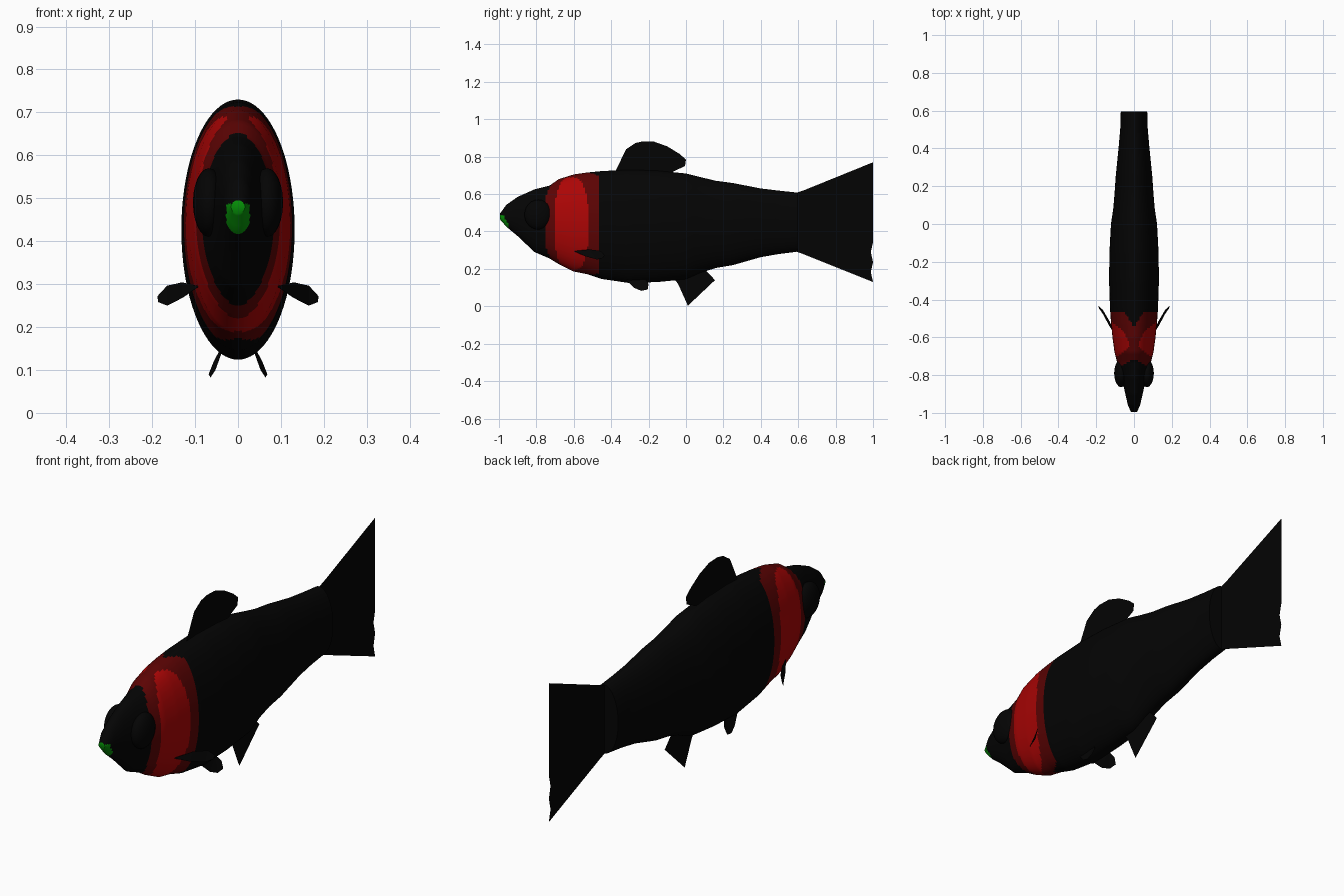
import bpy, bmesh, math

if "Cube" in bpy.data.objects:
    bpy.data.objects.remove(bpy.data.objects["Cube"])

def material(name, rgb):
    m = bpy.data.materials.new(name)
    m.diffuse_color = (*rgb, 1)
    m.use_nodes = True
    m.node_tree.nodes["Principled BSDF"].inputs["Base Color"].default_value = m.diffuse_color
    return m

BLACK = material("black", (0.0012, 0.0012, 0.0012))
DARK = material("dark_red", (0.105, 0.001, 0.001))
RED = material("bright_red", (0.41, 0.0015, 0.0015))
GREEN = material("green", (0.0015, 0.28, 0.002))

def finish(bm, name, mats):
    bmesh.ops.recalc_face_normals(bm, faces=bm.faces)
    me = bpy.data.meshes.new(name)
    bm.to_mesh(me)
    bm.free()
    for m in mats:
        me.materials.append(m)
    ob = bpy.data.objects.new(name, me)
    bpy.context.collection.objects.link(ob)
    return ob

def smooth(ob, angle=50):
    bpy.ops.object.select_all(action='DESELECT')
    ob.select_set(True)
    bpy.context.view_layer.objects.active = ob
    bpy.ops.object.shade_smooth_by_angle(angle=math.radians(angle))

# Body stations: y, bottom z, top z, half width
STATIONS = [
    (-.995, .465, .495, .016), (-.96, .425, .543, .032), (-.90, .375, .585, .046),
    (-.81, .290, .625, .066), (-.73, .256, .645, .090), (-.68, .225, .680, .103),
    (-.60, .186, .705, .114), (-.53, .172, .715, .121), (-.45, .146, .723, .127),
    (-.30, .124, .730, .132), (-.15, .130, .725, .130), (.00, .145, .710, .122),
    (.08, .180, .690, .110), (.16, .205, .671, .103), (.25, .220, .659, .097),
    (.40, .263, .630, .082), (.50, .280, .618, .073), (.595, .292, .608, .070)]

def section(y):
    for a, b in zip(STATIONS, STATIONS[1:]):
        if y <= b[0] + 1e-6:
            t = (y - a[0]) / (b[0] - a[0])
            return [p + (q - p) * t for p, q in zip(a[1:], b[1:])]

def body_colour(c):
    x, y, z = abs(c.x), c.y, c.z
    if y < -.952 and z < .487 and x < .027:
        return 3                                     # mouth
    front = -.748 + max(0, .035 * (1 - x / .06))
    back = -.465 - max(0, .08 * (1 - x / .05))       # notch on the centre line
    if front < y < back:
        inner = abs((y + .612) / .092) ** 2.6 + abs((z - .44) / .25) ** 2.6 < 1
        return 2 if inner else 1                     # collar: patch and border
    return 0

# Body: elliptical rings, coloured by position
SIDES = 80
bm = bmesh.new()
ys = sorted({round(-.99 + .01 * i, 3) for i in range(59)}
            | {round(-.4 + .04 * i, 3) for i in range(25)} | {s[0] for s in STATIONS} | {-.465})
rings = []
for y in ys:
    lo, hi, w = section(y)
    rings.append([bm.verts.new((w * math.sin(2 * math.pi * i / SIDES), y,
                                (lo + hi) / 2 + (hi - lo) / 2 * math.cos(2 * math.pi * i / SIDES)))
                  for i in range(SIDES)])
for r, s in zip(rings, rings[1:]):
    for i in range(SIDES):
        j = (i + 1) % SIDES
        bm.faces.new((r[i], r[j], s[j], s[i]))
bm.faces.new(rings[0])
bm.faces.new(rings[-1])
for f in bm.faces:
    f.material_index = body_colour(f.calc_center_median())
smooth(finish(bm, "body", [BLACK, DARK, RED, GREEN]))

# Eyes
for side, label in ((1, "right"), (-1, "left")):
    bm = bmesh.new()
    bmesh.ops.create_uvsphere(bm, u_segments=20, v_segments=12, radius=1)
    for v in bm.verts:
        x, y, z = v.co
        v.co = (side * .068 + x * .037, -.79 + y * .074, .49 + z * .08)
    smooth(finish(bm, f"{label}_eye", [BLACK]))

def fin(name, points):
    bm = bmesh.new()
    face = bm.faces.new([bm.verts.new(p) for p in points])
    bmesh.ops.triangulate(bm, faces=[face])
    ob = finish(bm, name, [BLACK])
    mod = ob.modifiers.new("thin", 'SOLIDIFY')
    mod.thickness = .001
    mod.offset = 0
    return ob

def flat(pts):
    return [(0, y, z) for y, z in pts]

# Fins on the centre line
fin("dorsal_fin", flat([(-.36, .70), (-.375, .727), (-.32, .84), (-.27, .873), (-.23, .882),
                        (-.17, .88), (-.10, .855), (-.035, .815), (0, .785), (-.005, .75),
                        (-.08, .715), (-.08, .70)]))
fin("anal_fin", flat([(-.06, .19), (-.06, .144), (-.04, .115), (.01, .003), (.155, .14),
                      (.13, .16), (.095, .19), (.08, .22)]))
edge = [(1 - (.012 if i % 2 else 0), .13 + .64 * i / 12) for i in range(13)]
fin("tail_fin", flat([(.57, .30), (.63, .278)] + edge + [(.63, .62), (.57, .60)]))

# Paired fins
for side, label in ((1, "right"), (-1, "left")):
    fin(f"{label}_pectoral_fin", [(side * x, y, z) for x, y, z in (
        (.09, -.60, .295), (.13, -.515, .304), (.165, -.455, .296), (.187, -.435, .272),
        (.186, -.445, .258), (.165, -.475, .25), (.13, -.54, .268))])
    fin(f"{label}_pelvic_fin", [(side * x, y, z) for x, y, z in (
        (.035, -.33, .15), (.053, -.28, .10), (.064, -.24, .083), (.068, -.205, .09),
        (.056, -.20, .12), (.04, -.22, .15))])
